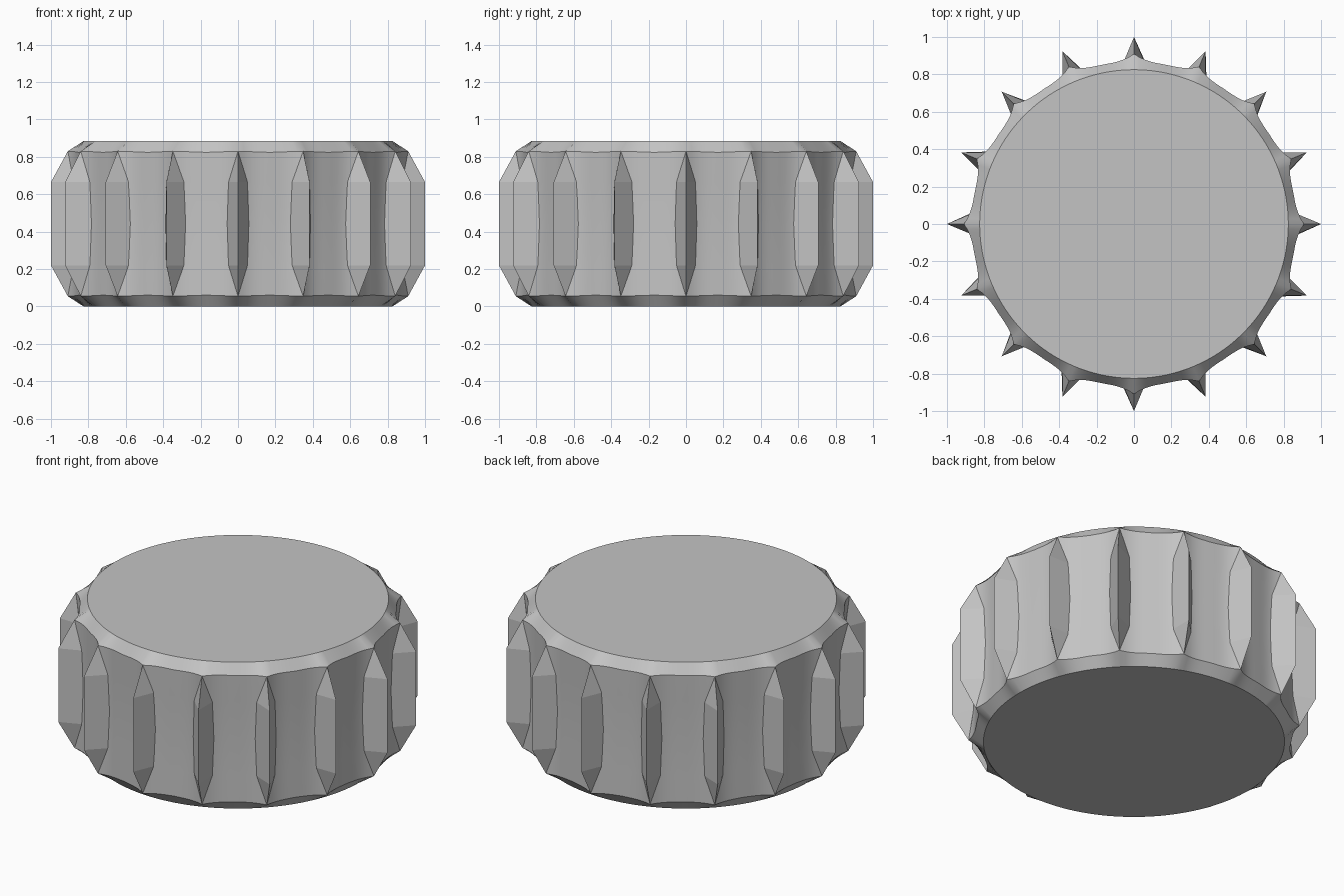
import bpy, bmesh
from math import sin, cos, pi, radians

cube = bpy.data.objects.get("Cube")
if cube:
    bpy.data.objects.remove(cube)

TEETH, SEG = 16, 12          # grip teeth, wall segments per tooth
H, R_CAP, R_RIDGE, R_VALLEY, R_TIP = 0.885, 0.825, 0.91, 0.868, 1.0
EDGE, SHOULDER = 0.055, 0.22  # chamfer height, start of full tooth depth

grey = bpy.data.materials.new("light grey plastic")
grey.use_nodes = True
colour = (0.55, 0.55, 0.55, 1)
grey.diffuse_color = colour
grey.node_tree.nodes["Principled BSDF"].inputs["Base Color"].default_value = colour


def finish(name, bm):
    bmesh.ops.recalc_face_normals(bm, faces=bm.faces)
    mesh = bpy.data.meshes.new(name)
    bm.to_mesh(mesh)
    bm.free()
    mesh.materials.append(grey)
    obj = bpy.data.objects.new(name, mesh)
    bpy.context.collection.objects.link(obj)
    return obj


def polar(r, a, z, side=0):
    return (r * sin(a) + side * cos(a), -r * cos(a) + side * sin(a), z)


# Fluted body: wavy rings between two round caps
bm = bmesh.new()
waist = {EDGE: 0, SHOULDER: 0.003, H / 2: 0.008, H - SHOULDER: 0.003, H - EDGE: 0}
rings = []
n = TEETH * SEG
for z in [0, *waist, H]:
    ring = []
    for i in range(n):
        t = abs((i % SEG) / SEG * 2 - 1)      # 1 at a ridge, 0 in a valley
        if z in waist:
            r = R_VALLEY + (R_RIDGE - R_VALLEY) * t ** 3 - waist[z]
            dip = 0.006 * (1 - t) if z in (EDGE, H - EDGE) else 0
            zz = z + (dip if z < H / 2 else -dip)
        else:
            r, zz = R_CAP, z
        ring.append(bm.verts.new(polar(r, 2 * pi * i / n, zz)))
    rings.append(ring)
for lo, hi in zip(rings, rings[1:]):
    for i in range(n):
        j = (i + 1) % n
        bm.faces.new((lo[i], lo[j], hi[j], hi[i]))
bm.faces.new(rings[0])
bm.faces.new(rings[-1])
body = finish("knob_body", bm)
bpy.context.view_layer.objects.active = body
body.select_set(True)
bpy.ops.object.shade_smooth_by_angle(angle=radians(28))
body.select_set(False)

# Sharp grip teeth, each a wedge tapering to a point at both ends
bm = bmesh.new()
for k in range(TEETH):
    a = 2 * pi * k / TEETH
    end_lo = bm.verts.new(polar(R_RIDGE, a, EDGE))
    end_hi = bm.verts.new(polar(R_RIDGE, a, H - EDGE))
    tip_lo = bm.verts.new(polar(R_TIP, a, SHOULDER))
    tip_hi = bm.verts.new(polar(R_TIP, a, H - SHOULDER))
    feet = []
    for s in (-1, 1):
        lo = bm.verts.new(polar(0.878, a, SHOULDER, s * 0.051))
        mid = bm.verts.new(polar(0.872, a, H / 2, s * 0.058))
        hi = bm.verts.new(polar(0.878, a, H - SHOULDER, s * 0.051))
        bm.faces.new((end_lo, lo, tip_lo))
        bm.faces.new((tip_lo, lo, mid, hi, tip_hi))
        bm.faces.new((end_hi, tip_hi, hi))
        feet.append((lo, mid, hi))
    left, right = feet
    bm.faces.new((end_lo, *left, end_hi, *reversed(right)))
finish("grip_teeth", bm)
